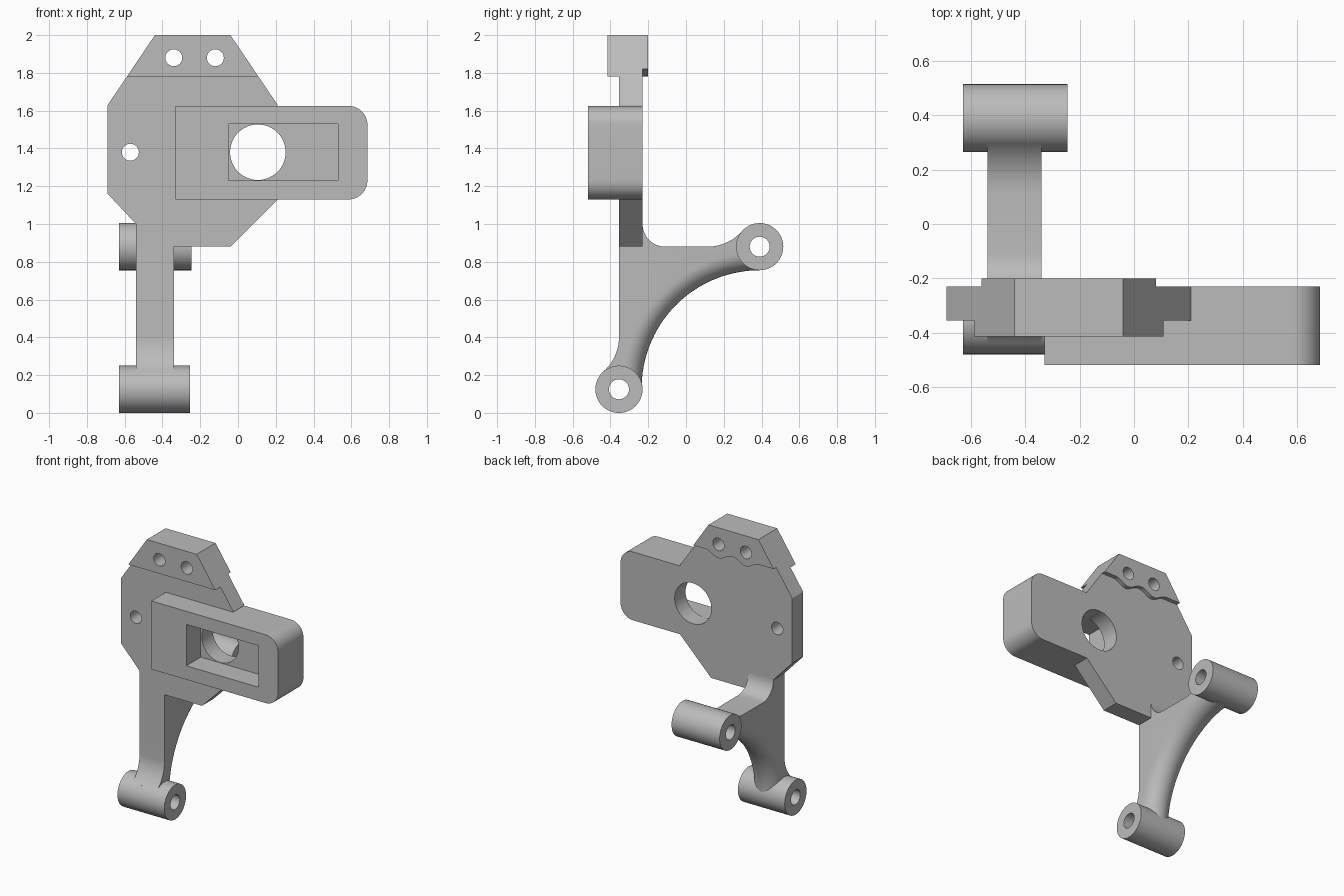
import bpy, bmesh
from math import sin, cos, pi, radians, sqrt

if "Cube" in bpy.data.objects:
    bpy.data.objects.remove(bpy.data.objects["Cube"], do_unlink=True)

grey = bpy.data.materials.new("plain grey")
grey.use_nodes = True
GREY = (0.5, 0.5, 0.5, 1)
grey.diffuse_color = GREY
grey.node_tree.nodes["Principled BSDF"].inputs["Base Color"].default_value = GREY


def loft(name, axis, sections):
    """Join matching 2D outlines placed at offsets along the x or y axis."""
    bm = bmesh.new()
    rings = []
    for off, pts in sections:
        rings.append([bm.verts.new((off, a, b) if axis == "x" else (a, off, b)) for a, b in pts])
    n = len(rings[0])
    for r, s in zip(rings, rings[1:]):
        for i in range(n):
            j = (i + 1) % n
            bm.faces.new((r[i], r[j], s[j], s[i]))
    bm.faces.new(rings[0])
    bm.faces.new(rings[-1])
    bmesh.ops.recalc_face_normals(bm, faces=bm.faces[:])
    mesh = bpy.data.meshes.new(name)
    bm.to_mesh(mesh)
    bm.free()
    mesh.materials.append(grey)
    ob = bpy.data.objects.new(name, mesh)
    bpy.context.collection.objects.link(ob)
    return ob


def prism(name, axis, lo, hi, pts):
    return loft(name, axis, [(lo, pts), (hi, pts)])


def arc(ca, cb, r, start, end, n=12):
    return [(ca + r * cos(radians(start + (end - start) * i / n)),
             cb + r * sin(radians(start + (end - start) * i / n))) for i in range(n + 1)]


def circle(ca, cb, r, n=48):
    return arc(ca, cb, r, 0, 360 - 360 / n, n - 1)


def rect(a0, a1, b0, b1):
    return [(a0, b0), (a1, b0), (a1, b1), (a0, b1)]


def boolean(ob, other, op):
    """Apply a boolean and remove the helper."""
    other.hide_render = True
    mod = ob.modifiers.new("bool", "BOOLEAN")
    mod.operation, mod.solver, mod.object = op, "EXACT", other
    bpy.context.view_layer.objects.active = ob
    bpy.ops.object.modifier_apply(modifier=mod.name)
    bpy.data.objects.remove(other, do_unlink=True)


def smooth(ob):
    bpy.ops.object.select_all(action="DESELECT")
    ob.select_set(True)
    bpy.context.view_layer.objects.active = ob
    bpy.ops.object.shade_smooth_by_angle(angle=radians(30))


FRONT, BACK = -0.355, -0.23
HOLES = (-0.34, -0.12)


def side(z):
    """Half width of the tapering head at height z."""
    return 0.2 + (2.0 - z) * 0.25 / 0.37


MID = -0.24

# Eight-sided mounting plate
plate = prism("mounting_plate", "y", FRONT, BACK, [
    (-0.69, 1.16), (-0.54, 1.0), (-0.54, 0.88), (-0.04, 0.88), (0.21, 1.13), (0.21, 1.63),
    (MID + side(1.78), 1.78), (MID - side(1.78), 1.78), (-0.69, 1.63)])

# Thick head above the plate
head = prism("head", "y", -0.415, BACK, [
    (MID - side(1.78), 1.78), (MID + side(1.78), 1.78), (MID + 0.2, 2.0), (MID - 0.2, 2.0)])
boolean(plate, head, "UNION")

# Rear lip of the head, with its lower edge dipping round each hole
wave = []
for hx in HOLES:
    for i in range(17):
        t = -1 + i / 8
        wave.append((hx + 0.105 * t, 1.82 - 0.02 * (1 + cos(pi * t))))
lip = prism("lip", "y", BACK, -0.2, [(MID - side(1.82), 1.82)] + wave + [
    (MID + side(1.82), 1.82), (MID + 0.2, 2.0), (MID - 0.2, 2.0)])
boolean(plate, lip, "UNION")

# Side block with rounded outer corners
block = prism("block", "y", -0.52, BACK,
              [(-0.33, 1.625), (-0.33, 1.13)] + arc(0.585, 1.23, 0.1, -90, 0)
              + arc(0.585, 1.525, 0.1, 0, 90))
boolean(plate, block, "UNION")

# Pocket, round window and bolt holes
boolean(plate, prism("pocket", "y", -0.7, FRONT, rect(-0.05, 0.53, 1.23, 1.53)), "DIFFERENCE")
boolean(plate, prism("window", "y", -0.45, 0, circle(0.105, 1.38, 0.147)), "DIFFERENCE")
for hx, hz in [(-0.57, 1.38)] + [(x, 1.88) for x in HOLES]:
    boolean(plate, prism("drill", "y", -0.7, 0, circle(hx, hz, 0.045, 32)), "DIFFERENCE")
smooth(plate)

# Curved arm, with a fully rounded inner edge
LOW, HIGH, R = (-0.355, 0.125), (0.39, 0.88), 0.098


def arm_outline(drop):
    return ([LOW] + arc(-0.595, 0.4, 0.24, -49, 0) + [(FRONT, 0.88), (BACK, 0.88)]
            + arc(-0.11, 1.0, 0.12, 180, 270) + arc(0.115, 1.12, 0.24, -90, -41)
            + [HIGH] + arc(0.39, 0.13, 0.625 + drop, 90, 180, 36))


sections = []
for i in range(21):
    t = -R * cos(pi * i / 20)
    sections.append((-0.44 + t * 0.1 / R, arm_outline(R - sqrt(max(R * R - t * t, 0)))))
arm = loft("curved_arm", "x", sections)

# Pivot tubes at both ends of the arm
for name, (cy, cz), right_end in (("lower_tube", LOW, -0.255), ("upper_tube", HIGH, -0.245)):
    tube = prism(name, "x", -0.63, right_end, circle(cy, cz, 0.125, 64))
    for ob in (tube, arm):
        boolean(ob, prism("bore", "x", -0.8, 0, circle(cy, cz, 0.053, 32)), "DIFFERENCE")
    smooth(tube)
smooth(arm)
